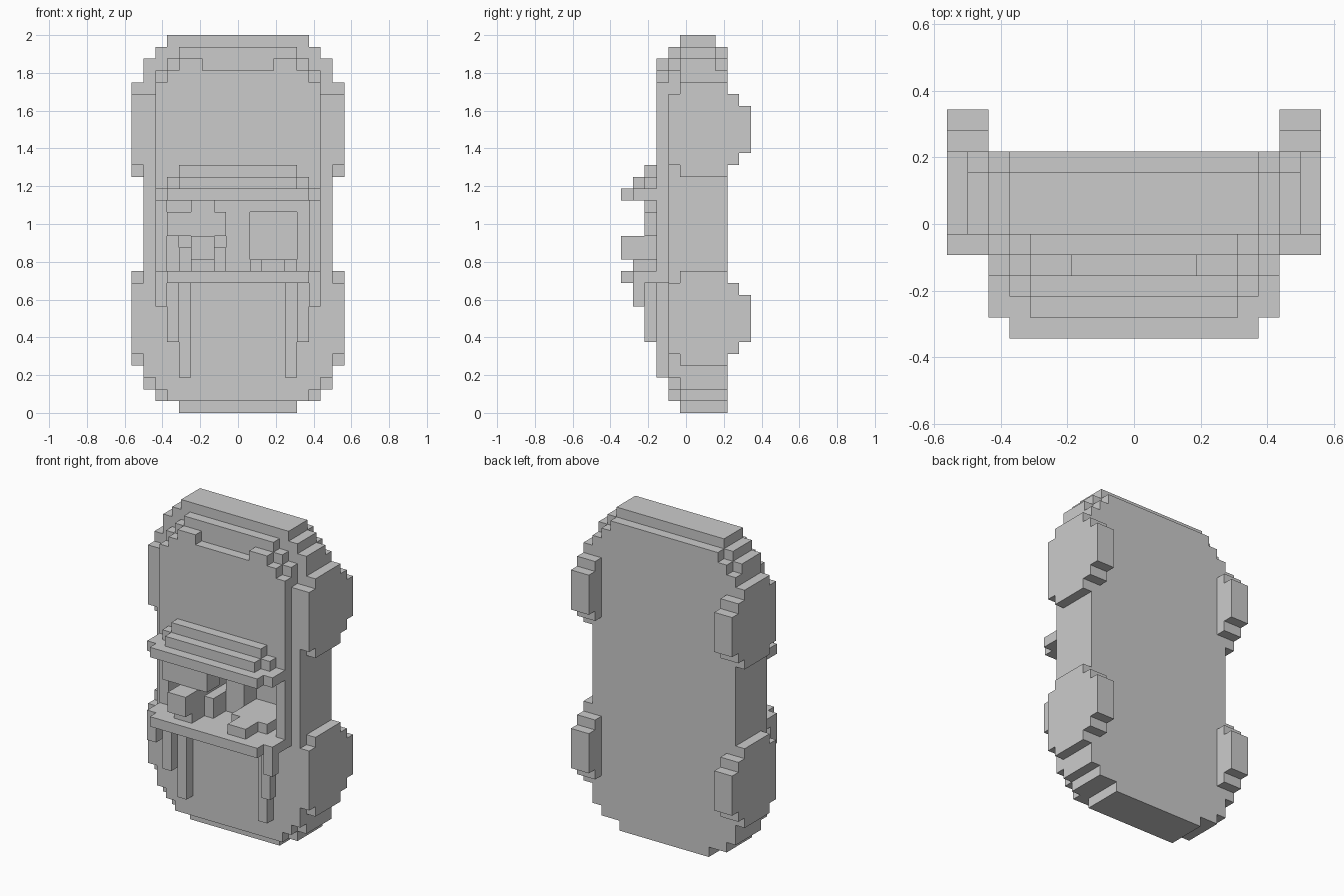
import bpy, bmesh
from mathutils import Vector

if "Cube" in bpy.data.objects:
    bpy.data.objects.remove(bpy.data.objects["Cube"])

U = 1 / 16            # block size
taken = {}            # block cell -> part name
parts = []


def fill(name, *boxes, mirror=False):
    """Claim cells for a part; box = x0, x1, y0, y1, z0, z1 in blocks."""
    if name not in parts:
        parts.append(name)
    for x0, x1, y0, y1, z0, z1 in boxes:
        for x in range(x0, x1):
            for y in range(y0, y1):
                for z in range(z0, z1):
                    taken.setdefault((x, y, z), name)
                    if mirror:
                        taken.setdefault((-1 - x, y, z), name)


def slab(name, y0, y1, rows):
    """Symmetric layer from (half width, z0, z1) rows."""
    fill(name, *[(-w, w, y0, y1, z0, z1) for w, z0, z1 in rows])


def carve(x0, x1, y0, y1, z0, z1):
    for c in list(taken):
        if x0 <= c[0] < x1 and y0 <= c[1] < y1 and z0 <= c[2] < z1:
            del taken[c]


# Layered body with rounded corners
slab("body", 8, 9, [(5, 0, 1), (7, 1, 2), (8, 2, 29), (7, 29, 30), (6, 30, 31)])
slab("body", 5, 8, [(5, 0, 1), (7, 1, 2), (8, 2, 30), (7, 30, 31), (6, 31, 32)])
slab("body", 4, 5, [(6, 1, 2), (7, 2, 3), (8, 3, 27), (7, 27, 29),
                    (6, 29, 30), (5, 30, 31)])

# Raised hood with two front lips, and cabin side walls
slab("hood", 3, 4, [(7, 18, 28), (6, 28, 29)])
fill("hood", (3, 5, 3, 4, 29, 30), mirror=True)
fill("cabin_side", (6, 7, 3, 4, 11, 18), mirror=True)

# Open cabin and seat wells
carve(-6, 6, 3, 5, 12, 18)
carve(1, 5, 5, 7, 13, 17)
carve(-5, -1, 5, 7, 13, 17)

# Stepped windshield
slab("windshield", 2, 3, [(7, 18, 19), (6, 19, 20), (5, 20, 21)])
slab("windshield", 1, 2, [(7, 18, 19), (5, 19, 20)])
slab("windshield", 0, 1, [(6, 18, 19)])

# Rear roof bar and its stepped struts
slab("roof_bar", 0, 1, [(6, 11, 12)])
slab("roof_bar", 1, 3, [(7, 11, 12)])
slab("roof_bar", 3, 4, [(6, 11, 12)])
fill("rear_strut", (4, 5, 3, 4, 3, 11), (5, 6, 2, 3, 6, 11),
     (6, 7, 1, 2, 9, 11), mirror=True)

# Seats with headrests
fill("seat", (1, 5, 3, 5, 12, 13), (2, 4, 1, 3, 12, 13), mirror=True)

# Seated driver and steering wheel
fill("driver_head", (-4, -2, 0, 3, 13, 15))
fill("driver_torso", (-5, -1, 3, 7, 13, 14), (-4, -2, 3, 7, 14, 15))
fill("driver_arms", (-6, -1, 2, 4, 15, 17))
fill("steering_column", (-4, -2, 2, 4, 17, 18))

# Wheels
for end, z in (("rear", 4), ("front", 20)):
    fill(end + "_wheels", (7, 9, 4, 5, z + 1, z + 7), (7, 9, 5, 9, z, z + 8),
         (7, 9, 9, 10, z + 1, z + 7), (7, 9, 10, 11, z + 2, z + 6), mirror=True)


def skin(name):
    """Make the exposed faces of one part and merge coplanar ones."""
    bm = bmesh.new()
    verts = {}

    def vert(p):
        if p not in verts:
            verts[p] = bm.verts.new(((p[0]) * U, (p[1] - 5.5) * U, p[2] * U))
        return verts[p]

    for c, owner in taken.items():
        if owner != name:
            continue
        for axis in range(3):
            a, b = (axis + 1) % 3, (axis + 2) % 3
            for side in (0, 1):
                n = list(c)
                n[axis] += 2 * side - 1
                if tuple(n) in taken:
                    continue
                loop = []
                for i, j in ((0, 0), (1, 0), (1, 1), (0, 1)):
                    p = list(c)
                    p[axis] += side
                    p[a] += i
                    p[b] += j
                    loop.append(vert(tuple(p)))
                bm.faces.new(loop if side else loop[::-1])
    bmesh.ops.dissolve_limit(bm, angle_limit=0.01, verts=bm.verts, edges=bm.edges)
    mesh = bpy.data.meshes.new(name)
    bm.to_mesh(mesh)
    bm.free()
    bpy.context.collection.objects.link(bpy.data.objects.new(name, mesh))


for part in parts:
    skin(part)
